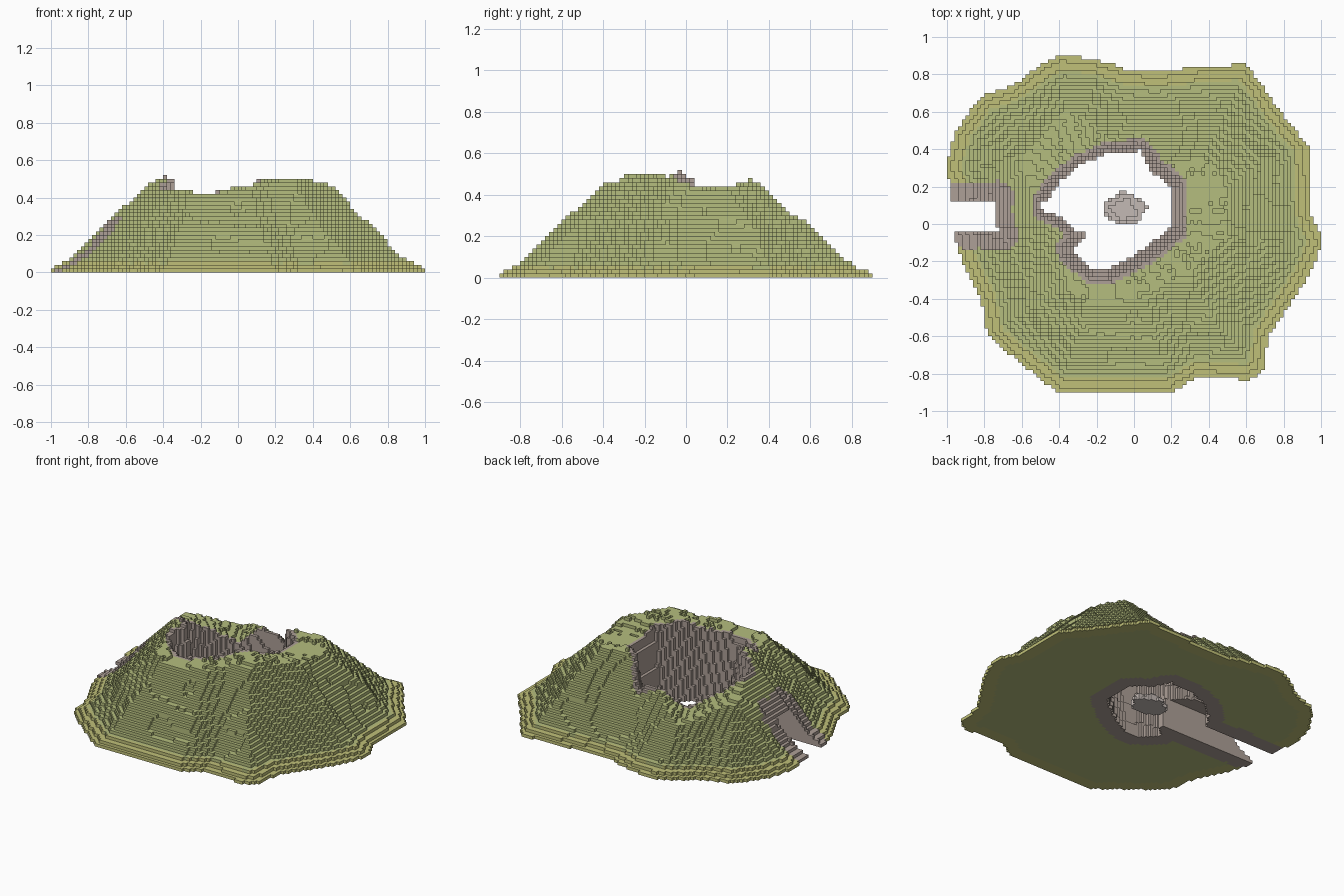
import bpy, bmesh, math, random
from mathutils import Vector, noise

if "Cube" in bpy.data.objects:
    bpy.data.objects.remove(bpy.data.objects["Cube"])

random.seed(4)
S = 0.02  # voxel size

# Plan outlines: foot of the hill and the crater opening
FOOT = [(-.35, .9), (-.2, .88), (-.05, .83), (.1, .81), (.35, .84), (.6, .855), (.7, .72),
        (.82, .55), (.93, .42), (.95, .05), (1.01, -.1), (.93, -.28), (.72, -.6), (.69, -.78),
        (.62, -.835), (.35, -.81), (.2, -.905), (-.4, -.905), (-.6, -.75), (-.78, -.6), (-.82, -.4),
        (-.92, -.2), (-.97, -.04), (-.97, .2), (-1.01, .3), (-.95, .5), (-.82, .68),
        (-.65, .74), (-.5, .85), (-.38, .91)]
CRATER = [(-.4, .22), (-.28, .32), (-.15, .37), (.03, .39), (.1, .27), (.2, .2), (.2, -.02),
          (0, -.17), (-.15, -.24), (-.22, -.24), (-.33, -.14), (-.24, -.06), (-.36, .05), (-.47, .1)]
# Rim height by angle (degrees) around the crater centre, with a saddle at the back left
RIM = [(0, .43), (35, .46), (60, .46), (75, .45), (95, .34), (117, .24), (152, .35), (182, .46),
       (200, .52), (225, .44), (265, .42), (295, .46), (320, .50), (340, .48), (360, .43)]
SLOPE = [(-1, 0), (0, .015), (.1, .065), (.2, .15), (.4, .34), (.55, .485), (.8, .68)]


def lerp_table(table, t):
    for (a, va), (b, vb) in zip(table, table[1:]):
        if t <= b:
            return va + (vb - va) * (t - a) / (b - a)
    return table[-1][1]


def signed_distance(x, y, poly):
    """Distance to a closed outline, negative inside."""
    best, inside = 9.0, False
    for (ax, ay), (bx, by) in zip(poly, poly[1:] + poly[:1]):
        dx, dy = bx - ax, by - ay
        t = max(0, min(1, ((x - ax) * dx + (y - ay) * dy) / (dx * dx + dy * dy)))
        best = min(best, math.hypot(x - ax - t * dx, y - ay - t * dy))
        if (ay > y) != (by > y) and x < ax + (y - ay) * dx / dy:
            inside = not inside
    return -best if inside else best


def material(name, rgb):
    m = bpy.data.materials.new(name)
    m.diffuse_color = (*rgb, 1)
    m.use_nodes = True
    m.node_tree.nodes["Principled BSDF"].inputs["Base Color"].default_value = m.diffuse_color
    return m


GRASS = material("grass", (.46, .51, .21))
STRAW = material("dry_grass", (.53, .53, .19))
ROCK = material("rock", (.42, .35, .31))
PALE = material("pale_rock", (.55, .49, .46))

DIRS = [(1, 0, 0), (-1, 0, 0), (0, 1, 0), (0, -1, 0), (0, 0, 1), (0, 0, -1)]


def voxel_object(name, cells, mats):
    """Mesh only the exposed faces of a voxel dictionary {(i,j,k): material index}."""
    bm, cache = bmesh.new(), {}

    def vert(p):
        if p not in cache:
            cache[p] = bm.verts.new(Vector(p) * S)
        return cache[p]

    for c, mat in cells.items():
        for d in DIRS:
            if (c[0] + d[0], c[1] + d[1], c[2] + d[2]) in cells:
                continue
            axis = [abs(v) for v in d].index(1)
            u, v = (axis + 1) % 3, (axis + 2) % 3
            base = list(c)
            side = sum(d)
            base[axis] += side > 0
            ring = []
            for a, b in ((0, 0), (1, 0), (1, 1), (0, 1)):
                p = base[:]
                p[u] += a
                p[v] += b
                ring.append(vert(tuple(p)))
            f = bm.faces.new(ring if side > 0 else ring[::-1])
            f.material_index = mat
    mesh = bpy.data.meshes.new(name)
    bm.to_mesh(mesh)
    bm.free()
    for m in mats:
        mesh.materials.append(m)
    ob = bpy.data.objects.new(name, mesh)
    bpy.context.collection.objects.link(ob)
    return ob


# Hill: sloped column heights capped by the rim, with crater and tunnel carved out
hill = {}
for i in range(-50, 50):
    for j in range(-45, 45):
        x, y = (i + .5) * S, (j + .5) * S
        d = -signed_distance(x, y, FOOT)
        if d < 0:
            continue
        sd = signed_distance(x, y, CRATER)
        rough = noise.noise(Vector((x * 7, y * 7, 0)))
        angle = math.degrees(math.atan2(y - .07, x + .1)) % 360
        slope = lerp_table(SLOPE, d) * (1 + .22 * abs(x) * min(1, d * 4))
        h = min(slope + .02 * rough * min(1, d * 4),
                lerp_table(RIM, angle) + .012 * rough + random.uniform(-.006, .006))
        for k in range(max(1, round(h / S))):
            z = (k + .5) * S
            grow = .06 * z / .45
            if sd < grow:
                continue
            # tunnel from the left flank into the crater
            dy = max(0, abs(y - .045) - .08)
            dz = max(0, z - .2)
            if x < -.2 and dy == 0 and dz == 0:
                continue
            rocky = (sd < max(grow + .025, .1 - .2 * z)
                     or (x < -.2 and math.hypot(dy, dz) < .1 + .03 * rough))
            hill[i, j, k] = 2 if rocky else (1 if d < .08 else 0)
voxel_object("hill", hill, [GRASS, STRAW, ROCK])

# Small rock on the crater floor
rock = {}
for i in range(-12, 6):
    for j in range(-3, 11):
        x, y = (i + .5) * S, (j + .5) * S
        r = math.hypot((x + .055) / .115, (y - .08) / .08)
        r += .3 * noise.noise(Vector((x * 15, y * 15, 2)))
        for k in range(3 if r < .6 else 2 if r < .9 else 1 if r < 1 else 0):
            rock[i, j, k] = 0
voxel_object("crater_floor_rock", rock, [PALE])
